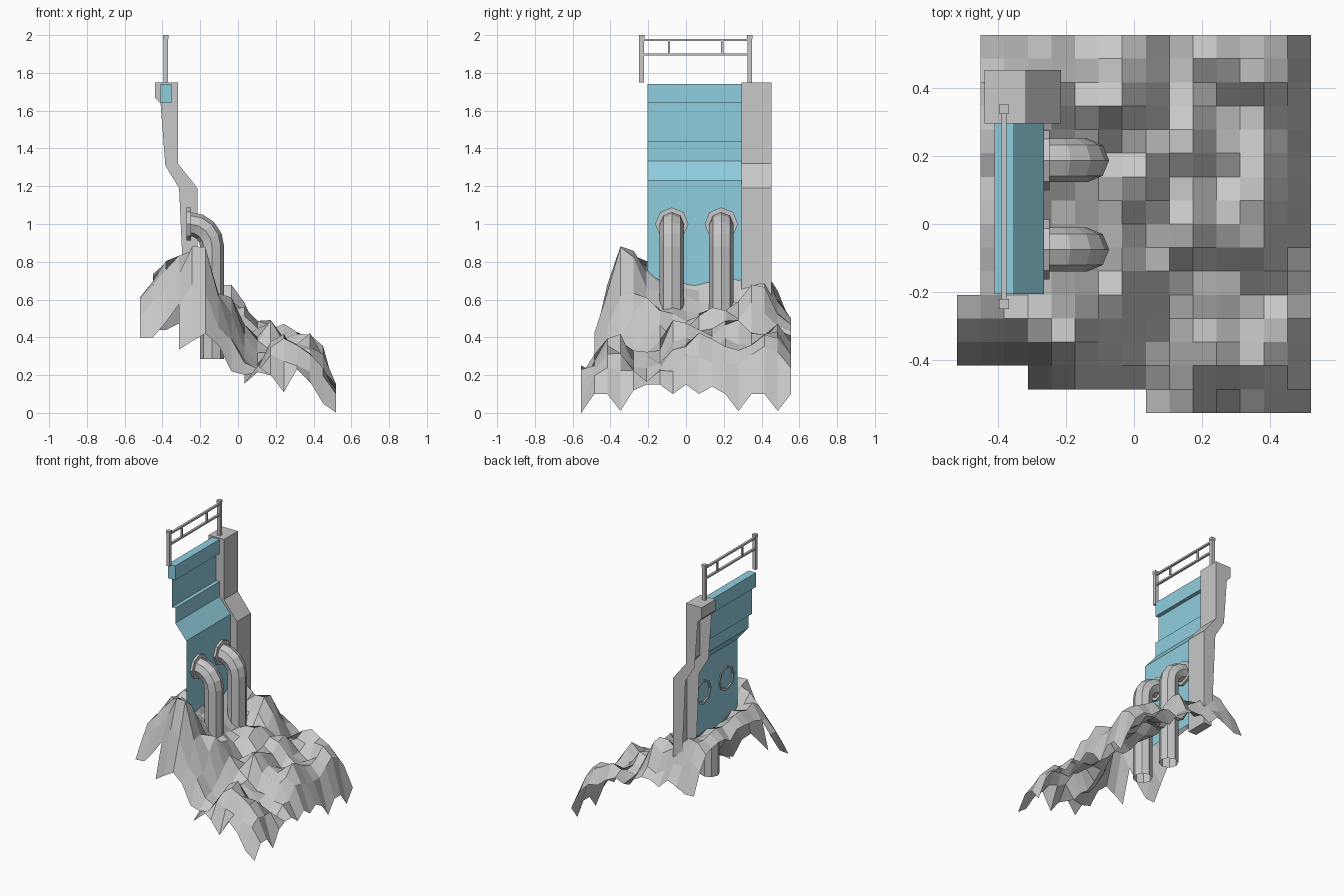
import bpy, bmesh, math, random
from mathutils import Vector

cube = bpy.data.objects.get("Cube")
if cube:
    bpy.data.objects.remove(cube, do_unlink=True)


def material(name, rgb):
    mat = bpy.data.materials.new(name)
    mat.use_nodes = True
    mat.diffuse_color = (*rgb, 1)
    mat.node_tree.nodes["Principled BSDF"].inputs["Base Color"].default_value = (*rgb, 1)
    return mat


GREY = material("stone grey", (0.58, 0.58, 0.58))
TEAL = material("teal panel", (0.28, 0.62, 0.74))


def finish(name, bm, mat, solid=True):
    if solid:
        bmesh.ops.recalc_face_normals(bm, faces=bm.faces)
    mesh = bpy.data.meshes.new(name)
    bm.to_mesh(mesh)
    bm.free()
    mesh.materials.append(mat)
    obj = bpy.data.objects.new(name, mesh)
    bpy.context.collection.objects.link(obj)
    return obj


def add_box(bm, low, high):
    low, high = Vector(low), Vector(high)
    verts = bmesh.ops.create_cube(bm, size=1)["verts"]
    for v in verts:
        v.co = (low + high) / 2 + v.co * (high - low)


def extrude_profile(bm, profile, y0, y1, closed):
    # sweep an x-z profile along y
    a = [bm.verts.new((x, y0, z)) for x, z in profile]
    b = [bm.verts.new((x, y1, z)) for x, z in profile]
    n = len(profile)
    for i in range(n if closed else n - 1):
        j = (i + 1) % n
        bm.faces.new((a[i], a[j], b[j], b[i]))
    if closed:
        bm.faces.new(a)
        bm.faces.new(b[::-1])


def add_tube(bm, rings):
    # bridge successive vertex rings
    for a, b in zip(rings, rings[1:]):
        for i in range(len(a)):
            j = (i + 1) % len(a)
            bm.faces.new((a[i], a[j], b[j], b[i]))


def octagon(bm, centre, along, radius):
    side, up = Vector((0, 1, 0)), along.cross(Vector((0, 1, 0)))
    turns = [math.tau * k / 8 for k in range(8)]
    return [bm.verts.new(centre + radius * (side * math.sin(t) + up * math.cos(t))) for t in turns]


# Rocky ground: column heights, front and side rims, peaks and seeded roughness
COLUMNS = [0.64, 0.71, 0.77, 0.75, 0.67, 0.6, 0.54, 0.48, 0.41, 0.35,
           0.35, 0.3, 0.31, 0.31, 0.25, 0.09]
FRONT_RIM = [0.395, 0.4, 0.48, 0.335, 0.38, 0.42, 0.36, 0.22, 0.155, 0.25,
             0.2, 0.11, 0.23, 0.165, 0.05, 0]
SIDE_RIM = [0, 0.1, 0.1, 0.01, 0.12, 0.15, 0.15, 0.1, 0.15, 0.1, 0.14, 0.1, 0.01, 0.1,
            0.1, 0.01, 0.1]
PEAKS = [(-0.21, -0.35, 0.38, 0.075), (-0.03, 0.36, 0.22, 0.07), (0.17, 0.25, 0.18, 0.06),
         (0.24, 0.47, 0.14, 0.06), (-0.03, -0.2, 0.12, 0.06), (0.24, -0.41, 0.22, 0.07),
         (0.03, 0.14, 0.14, 0.06), (0.38, 0.07, 0.14, 0.06), (0.38, -0.21, -0.13, 0.07),
         (0.1, -0.28, -0.12, 0.07), (0.17, -0.02, 0.16, 0.06), (0.42, 0.42, 0.08, 0.09),
         (0.42, -0.41, 0.1, 0.05)]
STEP_X, STEP_Y = 1.04 / 15, 1.11 / 16


def ground_height(i, j, x, y):
    if i == 15:
        return SIDE_RIM[j]
    if j == (2 if i < 3 else 1 if i < 8 else 0):
        return FRONT_RIM[i]
    z = COLUMNS[i]
    z *= 1 - (2.6 if x < -0.28 else 2) * max(0, -0.27 - y)
    for px, py, height, width in PEAKS:
        z += height * math.exp(-((x - px) ** 2 + (y - py) ** 2) / (2 * width ** 2))
    # settle towards a lower rim at the back
    z += (min(z, 0.47) - z) * max(0, y - 0.42) / 0.135
    return max(0, z + random.uniform(-0.035, 0.035))


def in_outline(x, y):
    # stepped footprint, tested at cell centres
    if x < -0.45:
        return -0.41 < y < -0.2
    if x < -0.31:
        return y > -0.41
    return y > -0.48 or x > 0.03


random.seed(4)
bm = bmesh.new()
grid = {}
for i in range(16):
    for j in range(17):
        x, y = -0.52 + i * STEP_X, -0.555 + j * STEP_Y
        grid[i, j] = bm.verts.new((x, y, ground_height(i, j, x, y)))
for i in range(15):
    for j in range(16):
        if in_outline(-0.52 + (i + 0.5) * STEP_X, -0.555 + (j + 0.5) * STEP_Y):
            bm.faces.new((grid[i, j], grid[i + 1, j], grid[i + 1, j + 1], grid[i, j + 1]))
bmesh.ops.delete(bm, geom=[v for v in bm.verts if not v.link_faces], context="VERTS")
finish("rocky_ground", bm, GREY, solid=False)

# Stepped wall panel with a thick top beam
bm = bmesh.new()
extrude_profile(bm, [(-0.38, 1.645), (-0.38, 1.44), (-0.353, 1.44), (-0.353, 1.333),
                     (-0.265, 1.23), (-0.265, 0.6)], -0.205, 0.295, False)
add_box(bm, (-0.41, -0.205, 1.64), (-0.353, 0.295, 1.742))
finish("wall_panel", bm, TEAL)

# Bent pillar, hollow on the side behind the wall
bm = bmesh.new()
extrude_profile(bm, [(-0.44, 1.75), (-0.44, 1.67), (-0.41, 1.64), (-0.385, 1.31), (-0.312, 1.19),
                     (-0.28, 0.5), (-0.215, 0.5), (-0.215, 1.19), (-0.318, 1.32), (-0.318, 1.75)],
                0.295, 0.452, True)
bmesh.ops.recalc_face_normals(bm, faces=bm.faces)
hollow = [f for f in bm.faces if f.normal.x < -0.5 and f.calc_center_median().z < 1.6]
bmesh.ops.delete(bm, geom=hollow, context="FACES")
finish("pillar", bm, GREY, solid=False)

# Elbow pipes with octagonal flanges
for label, y in (("front", -0.075), ("back", 0.187)):
    bm = bmesh.new()
    bend = 0.12
    centre = Vector((-0.137 - bend, y, 1 - bend))
    rings = [octagon(bm, Vector((-0.262, y, 1)), Vector((1, 0, 0)), 0.064)]
    for k in range(5):
        t = math.pi / 2 * k / 4
        spot = centre + bend * Vector((math.sin(t), 0, math.cos(t)))
        rings.append(octagon(bm, spot, Vector((math.cos(t), 0, -math.sin(t))), 0.064))
    rings.append(octagon(bm, Vector((-0.137, y, 0.285)), Vector((0, 0, -1)), 0.064))
    add_tube(bm, rings)
    finish(label + "_pipe", bm, GREY)

    bm = bmesh.new()
    along = Vector((1, 0, 0))
    rim = [octagon(bm, Vector((x, y, 1)), along, r)
           for x, r in ((-0.272, 0.075), (-0.272, 0.088), (-0.248, 0.088), (-0.248, 0.06))]
    add_tube(bm, rim + rim[:1])
    finish(label + "_pipe_flange", bm, GREY)

# Railing: capped posts, two rails and two short uprights
bm = bmesh.new()
for y in (-0.235, 0.337):
    for half, z0, z1 in ((0.0125, 1.75, 1.98), (0.0145, 1.98, 2)):
        add_box(bm, (-0.382 - half, y - half, z0), (-0.382 + half, y + half, z1))
for z in (1.897, 1.974):
    add_box(bm, (-0.39, -0.235, z - 0.006), (-0.374, 0.337, z + 0.006))
for y in (-0.09, 0.192):
    add_box(bm, (-0.388, y - 0.006, 1.897), (-0.376, y + 0.006, 1.974))
finish("railing", bm, GREY)
